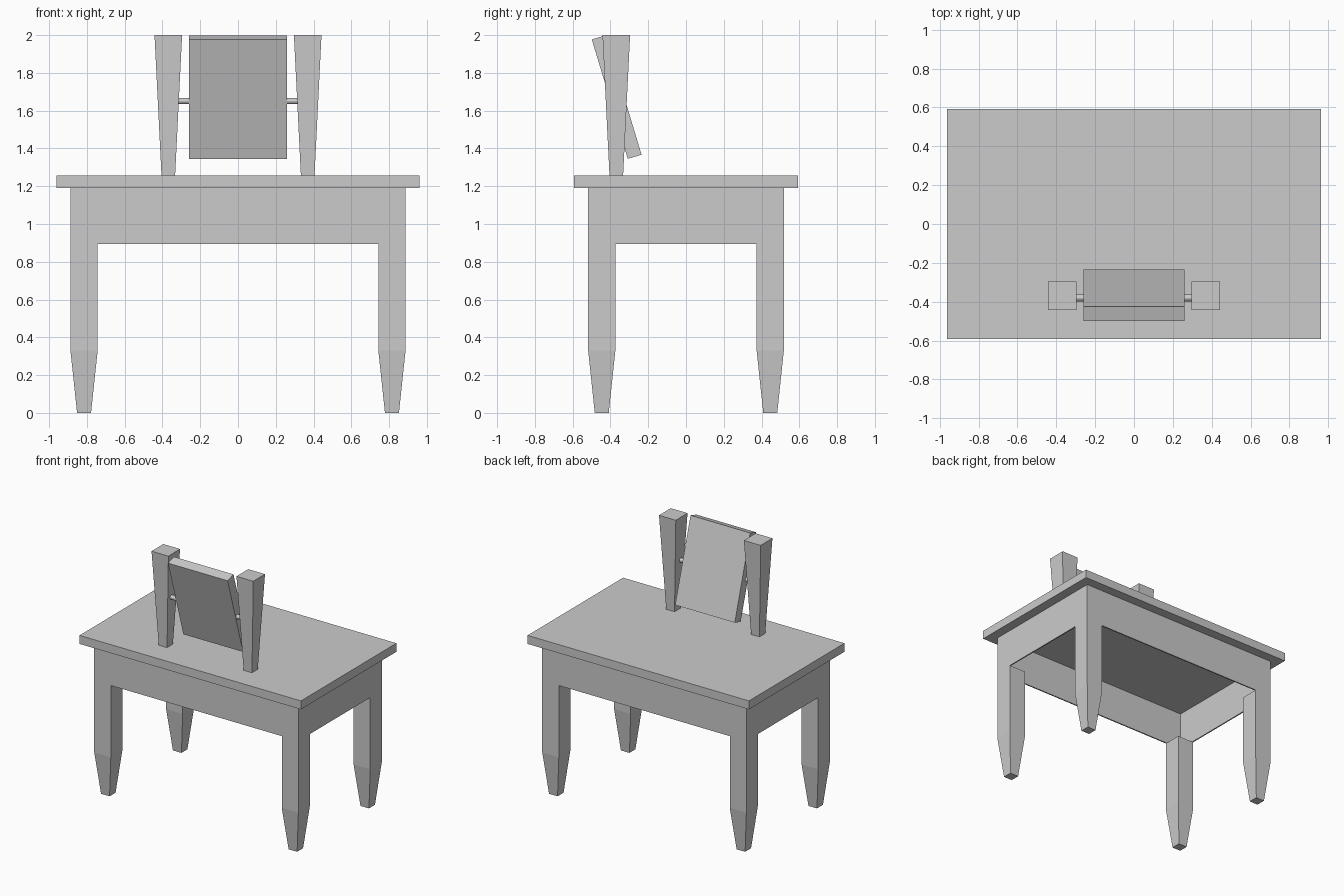
import bpy, bmesh, math
from mathutils import Matrix

if "Cube" in bpy.data.objects:
    bpy.data.objects.remove(bpy.data.objects["Cube"], do_unlink=True)

grey = bpy.data.materials.new("plain_grey")
grey.use_nodes = True
colour = (0.6, 0.6, 0.6, 1)
grey.diffuse_color = colour
grey.node_tree.nodes["Principled BSDF"].inputs["Base Color"].default_value = colour


def add_object(name, bm):
    bmesh.ops.recalc_face_normals(bm, faces=bm.faces)
    mesh = bpy.data.meshes.new(name)
    bm.to_mesh(mesh)
    bm.free()
    mesh.materials.append(grey)
    obj = bpy.data.objects.new(name, mesh)
    bpy.context.collection.objects.link(obj)
    return obj


def box(name, centre, size):
    bm = bmesh.new()
    bmesh.ops.create_cube(bm, size=1)
    bmesh.ops.scale(bm, vec=size, verts=bm.verts)
    obj = add_object(name, bm)
    obj.location = centre
    return obj


def square_column(name, x, y, sections):
    """Square column through (height, half width) sections."""
    bm = bmesh.new()
    rings = []
    for z, h in sections:
        rings.append([bm.verts.new((x + sx * h, y + sy * h, z))
                      for sx, sy in ((-1, -1), (1, -1), (1, 1), (-1, 1))])
    for low, high in zip(rings, rings[1:]):
        for i in range(4):
            j = (i + 1) % 4
            bm.faces.new((low[i], low[j], high[j], high[i]))
    bm.faces.new(rings[0])
    bm.faces.new(rings[-1])
    return add_object(name, bm)


# Table top
TOP_LOW, TOP_HIGH, APRON_LOW = 1.19, 1.257, 0.893
box("table_top", (0, 0, (TOP_LOW + TOP_HIGH) / 2), (1.924, 1.186, TOP_HIGH - TOP_LOW))

# Thin apron boards flush with the outside of the legs
OUT_X, OUT_Y, WALL = 0.887, 0.518, 0.01
mid, height = (TOP_LOW + APRON_LOW) / 2, TOP_LOW - APRON_LOW
for side, s in (("front", -1), ("back", 1)):
    box(side + "_apron", (0, s * (OUT_Y - WALL / 2), mid), (2 * OUT_X, WALL, height))
for side, s in (("right", -1), ("left", 1)):
    box(side + "_apron", (s * (OUT_X - WALL / 2), 0, mid),
        (WALL, 2 * (OUT_Y - WALL), height))

# Legs with tapered feet
LEG = 0.072
for side, sx in (("right", -1), ("left", 1)):
    for end, sy in (("front", -1), ("back", 1)):
        square_column(f"{end}_{side}_leg", sx * (OUT_X - LEG), sy * (OUT_Y - LEG),
                      ((0, 0.037), (0.33, LEG), (APRON_LOW, LEG)))

# Mirror posts widening upwards
POST_Y = -0.369
for side, s in (("right", -1), ("left", 1)):
    square_column(side + "_mirror_post", s * 0.369, POST_Y,
                  ((TOP_HIGH, 0.036), (2.0, 0.073)))

# Tilted mirror panel
panel = box("mirror_panel", (0, -0.367, 1.672), (0.518, 0.076, 0.66))
panel.rotation_euler.x = math.radians(16.8)

# Pivot rod between the posts
bm = bmesh.new()
bmesh.ops.create_cone(bm, cap_ends=True, segments=12, radius1=0.017, radius2=0.017,
                      depth=0.68, matrix=Matrix.Rotation(math.pi / 2, 4, "Y"))
rod = add_object("pivot_rod", bm)
rod.location = (0, -0.381, 1.651)
